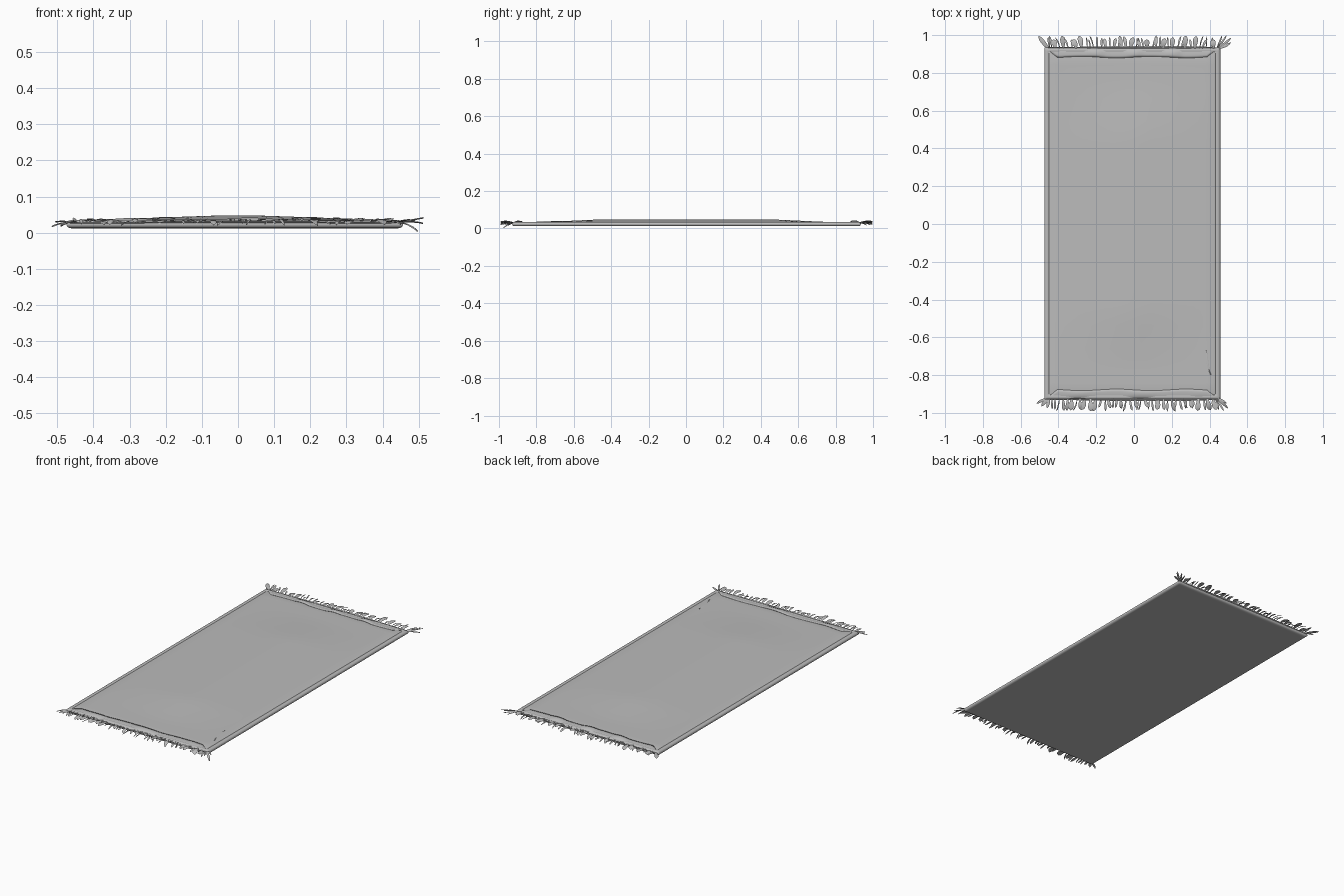
import bpy, bmesh, math, random
from mathutils import Vector

if "Cube" in bpy.data.objects:
    bpy.data.objects.remove(bpy.data.objects["Cube"])

random.seed(7)
grey = bpy.data.materials.new("woven grey")
grey.diffuse_color = (0.5, 0.5, 0.5, 1)
grey.use_nodes = True
grey.node_tree.nodes["Principled BSDF"].inputs["Base Color"].default_value = grey.diffuse_color

X0, X1, Y0, Y1 = -0.475, 0.457, -0.93, 0.935    # rug outline
ZMID, HALF, ROLL = 0.0235, 0.0115, 0.028        # edge height, half thickness, rolled border


def finish(name, bm, angle=50):
    bmesh.ops.recalc_face_normals(bm, faces=bm.faces)
    me = bpy.data.meshes.new(name)
    bm.to_mesh(me)
    bm.free()
    ob = bpy.data.objects.new(name, me)
    bpy.context.collection.objects.link(ob)
    me.materials.append(grey)
    bpy.ops.object.select_all(action='DESELECT')
    ob.select_set(True)
    bpy.context.view_layer.objects.active = ob
    bpy.ops.object.shade_smooth_by_angle(angle=math.radians(angle))
    return ob


def smooth(t):
    t = max(0.0, min(1.0, t))
    return t * t * (3 - 2 * t)


def bulge(x, y):
    # gentle swelling in the middle of the rug
    along = max(0, min(1, (0.75 - abs(y)) / 0.28))
    across = max(0, min(1, (0.42 - abs(x)) / 0.38))
    return 0.013 * along * across


def sample(a, b, n):
    edge = [0, 0.002, 0.007, 0.014, 0.02, 0.025, ROLL, 0.031]
    lo, hi = a + edge[-1], b - edge[-1]
    mid = [lo + (hi - lo) * i / n for i in range(1, n)]
    return [a + e for e in edge] + mid + [b - e for e in reversed(edge)]


# Rug body: upper and lower sheets meeting in a rolled border
bm = bmesh.new()
xs, ys = sample(X0, X1, 18), sample(Y0, Y1, 30)
for side in (1, -1):
    rows = []
    for y in ys:
        row = []
        for x in xs:
            d = min(x - X0, X1 - x, y - Y0, Y1 - y)
            t = min(1, d / 0.014)
            z = HALF * math.sqrt(max(0, 1 - (1 - t) ** 2))
            if side > 0:
                z -= 0.003 * max(0, 1 - abs(d - 0.025) / 0.004)   # seam
                z += bulge(x, y)
            row.append(bm.verts.new((x, y, ZMID + side * z)))
        rows.append(row)
    for a, b in zip(rows, rows[1:]):
        for i in range(len(xs) - 1):
            bm.faces.new((a[i], a[i + 1], b[i + 1], b[i]))
bmesh.ops.remove_doubles(bm, verts=bm.verts, dist=0.0004)
finish("rug_body", bm, 60)


# End hems: mitred folded flaps with rippled inner edges
def hem(name, s, ripple):
    bm = bmesh.new()
    n, rows = 48, []
    edge = Y1 if s > 0 else -Y0
    for j in range(5):
        v = j / 4
        row = []
        for i in range(n + 1):
            u = i / n
            x = (X0 + 0.01 + 0.06 * v) * (1 - u) + (X1 - 0.01 - 0.06 * v) * u
            lift = ripple(x) * math.sin(math.pi * min(1, v * 0.75 + 0.05))
            z = 0.031 + 0.005 * smooth(v * 2) + lift
            y = s * (edge - 0.004 - 0.048 * v + 0.004 * math.sin(x * 17) * v)
            row.append(bm.verts.new((x, y, z)))
        rows.append(row)
    for a, b in zip(rows, rows[1:]):
        for i in range(n):
            bm.faces.new((a[i], a[i + 1], b[i + 1], b[i]))
    ob = finish(name, bm)
    mod = ob.modifiers.new("thickness", 'SOLIDIFY')
    mod.thickness = 0.002


hem("back_hem", 1, lambda x: 0.008 * max(0, math.cos(x * 31)) * smooth((0.42 - abs(x)) * 6))
hem("front_hem", -1, lambda x: 0.006 * max(0, math.cos(x * 18 - 0.6)) * smooth((0.42 - abs(x)) * 6))


# Flat tapering strand following a curved path
def strand(bm, p0, p1, p2, width, thick=0.003, steps=7):
    p0, p1, p2 = Vector(p0), Vector(p1), Vector(p2)
    prev = None
    for k in range(steps + 1):
        t = k / steps
        c = p0 * (1 - t) ** 2 + p1 * 2 * t * (1 - t) + p2 * t * t
        d = ((p1 - p0) * (1 - t) + (p2 - p1) * t).normalized()
        across = d.cross(Vector((0, 0, 1))).normalized()
        up = across.cross(d)
        w = width * (0.35 + 0.65 * smooth(t * 1.6))
        w *= math.sqrt(max(0.02, 1 - max(0, (t - 0.65) / 0.35) ** 2))
        ring = [bm.verts.new(c + across * w / 2), bm.verts.new(c + up * thick / 2),
                bm.verts.new(c - across * w / 2), bm.verts.new(c - up * thick / 2)]
        if prev:
            for i in range(4):
                bm.faces.new((prev[i], prev[(i + 1) % 4], ring[(i + 1) % 4], ring[i]))
        else:
            bm.faces.new(ring)
        prev = ring
    bm.faces.new(prev)


# Fringes along both ends
for name, s, base in (("back_fringe", 1, Y1), ("front_fringe", -1, -Y0)):
    bm = bmesh.new()
    x = X0 + 0.04
    while x < X1 - 0.03:
        w = random.choice((0.007, 0.01, 0.012, 0.018, 0.027))
        length = random.uniform(0.04, 0.062)
        lean = random.uniform(-0.018, 0.018) + 0.025 * x
        top = random.uniform(0.032, 0.048)
        tip = random.uniform(0.02, 0.038)
        strand(bm, (x, s * (base - 0.012), 0.029),
               (x + lean * 0.1, s * (base + length * 0.5), top),
               (x + lean, s * (base + length), tip), w)
        x += w * 0.6 + random.uniform(0.009, 0.017)
    # thin binding cord where the strands are rooted
    strand(bm, (X0 + 0.01, s * (base - 0.002), 0.028), (0, s * (base + 0.002), 0.034),
           (X1 - 0.01, s * (base - 0.002), 0.028), 0.016, 0.008, 30)
    finish(name, bm)

# Splayed corner tassels: root, then tip and width of each strand
corners = {
    "back_left_tassel": ((-0.445, 0.925, 0.025),
                         [(-0.505, 0.995, 0.03, 0.022), (-0.49, 0.965, 0.018, 0.012), (-0.455, 0.99, 0.04, 0.01)]),
    "back_right_tassel": ((0.435, 0.925, 0.027),
                          [(0.513, 0.985, 0.041, 0.012), (0.512, 0.96, 0.026, 0.014),
                           (0.49, 0.998, 0.034, 0.01), (0.465, 0.995, 0.03, 0.009)]),
    "front_left_tassel": ((-0.445, -0.92, 0.025),
                          [(-0.515, -0.95, 0.017, 0.014), (-0.49, -0.965, 0.021, 0.018), (-0.46, -0.975, 0.03, 0.016)]),
    "front_right_tassel": ((0.43, -0.92, 0.027),
                           [(0.497, -0.975, 0.004, 0.014), (0.49, -0.95, 0.03, 0.012),
                            (0.475, -0.99, 0.036, 0.01), (0.45, -0.985, 0.022, 0.01)]),
}
for name, (root, tips) in corners.items():
    bm = bmesh.new()
    for tx, ty, tz, w in tips:
        mid = ((root[0] + tx) / 2, (root[1] + ty) / 2 + 0.008 * (1 if ty < 0 else -1), 0.034)
        strand(bm, root, mid, (tx, ty, tz), w, 0.004)
    finish(name, bm)

# Small pulled thread lying near the front right corner
bm = bmesh.new()
strand(bm, (0.407, -0.80, 0.035), (0.385, -0.74, 0.037), (0.383, -0.67, 0.037), 0.012, 0.004, 10)
finish("loose_thread", bm)
